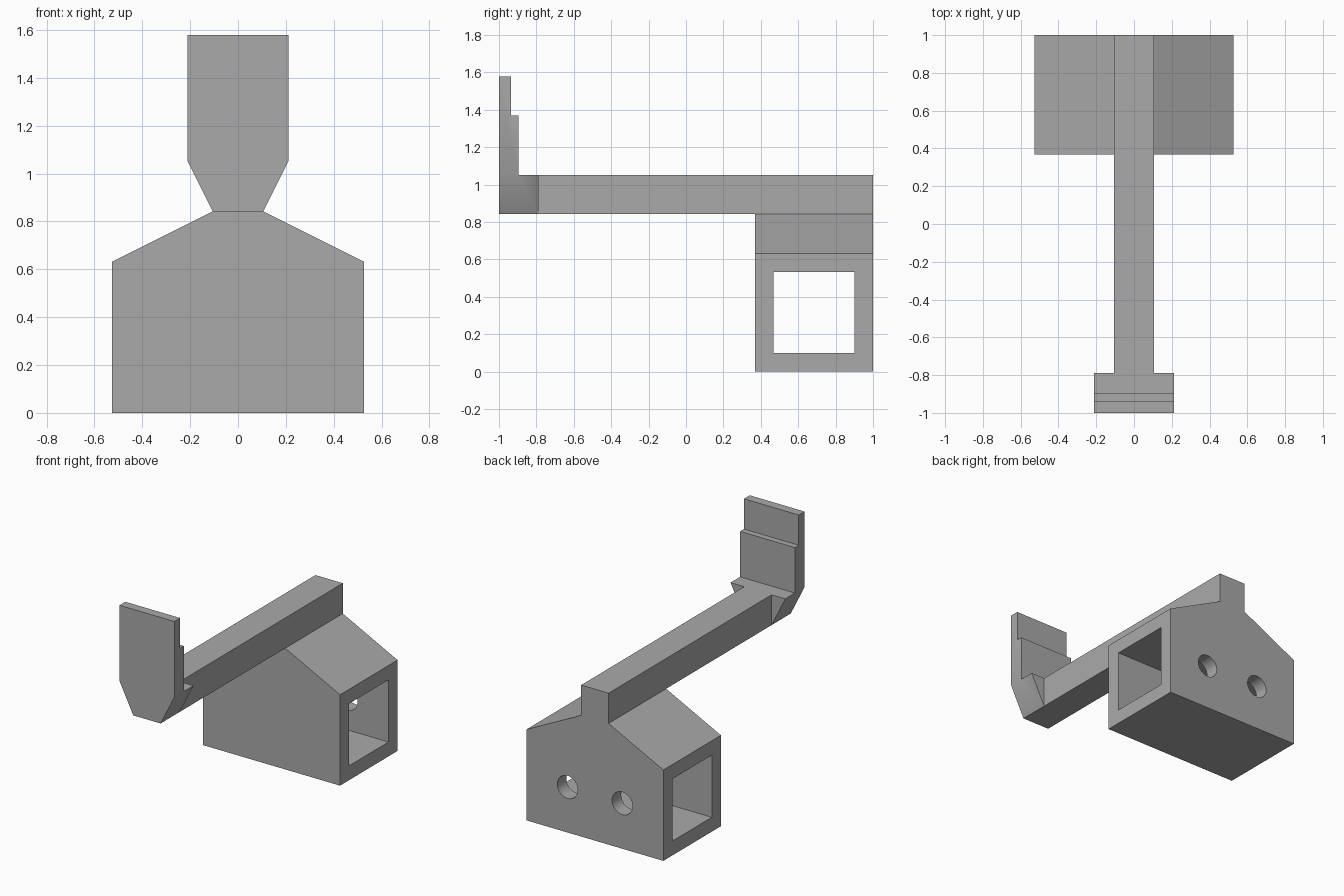
import bpy, bmesh, math
from mathutils import Matrix, Vector

if "Cube" in bpy.data.objects:
    bpy.data.objects.remove(bpy.data.objects["Cube"], do_unlink=True)

U = 2 / 19  # the part is laid out on a 19-unit length

grey = bpy.data.materials.new("plain grey")
grey.use_nodes = True
grey.diffuse_color = (0.4, 0.4, 0.4, 1)
grey.node_tree.nodes["Principled BSDF"].inputs["Base Color"].default_value = (0.4, 0.4, 0.4, 1)


def prism(bm, outline, move):
    """Extrude a closed outline of 3D points along a vector."""
    face = bm.faces.new([bm.verts.new(p) for p in outline])
    grown = bmesh.ops.extrude_face_region(bm, geom=[face])["geom"]
    verts = [v for v in grown if isinstance(v, bmesh.types.BMVert)]
    bmesh.ops.translate(bm, verts=verts, vec=move)
    bmesh.ops.recalc_face_normals(bm, faces=bm.faces[:])


def finish(name, bm):
    mesh = bpy.data.meshes.new(name)
    bm.to_mesh(mesh)
    bm.free()
    mesh.materials.append(grey)
    obj = bpy.data.objects.new(name, mesh)
    bpy.context.collection.objects.link(obj)
    return obj


def box(name, x, y, z):
    bm = bmesh.new()
    prism(bm, [(x[0], y[0], z[0]), (x[1], y[0], z[0]),
               (x[1], y[0], z[1]), (x[0], y[0], z[1])], (0, y[1] - y[0], 0))
    return finish(name, bm)


def smooth(obj, angle):
    bpy.ops.object.select_all(action="DESELECT")
    obj.select_set(True)
    bpy.context.view_layer.objects.active = obj
    bpy.ops.object.shade_smooth_by_angle(angle=math.radians(angle))


def cut(obj, cutter):
    cutter.hide_render = True
    mod = obj.modifiers.new("cut", "BOOLEAN")
    mod.operation = "DIFFERENCE"
    mod.solver = "EXACT"
    mod.object = cutter
    bpy.context.view_layer.objects.active = obj
    bpy.ops.object.modifier_apply(modifier=mod.name)
    bpy.data.objects.remove(cutter, do_unlink=True)


# Housing with sloped shoulders
bm = bmesh.new()
half = [(5, 0), (5, 6), (1, 8)]
outline = half + [(-x, z) for x, z in reversed(half)]
prism(bm, [(x * U, 1 - 6 * U, z * U) for x, z in outline], (0, 6 * U, 0))
housing = finish("housing", bm)

# Square tunnel through the housing from side to side
mid, r = 1 - 3 * U, 2.05 * U
cut(housing, box("tunnel_cutter", (-1, 1), (mid - r, mid + r), (3 * U - r, 3 * U + r)))

# Two screw holes through the back wall
for side in (-1, 1):
    bm = bmesh.new()
    place = Matrix.Translation((side * 2 * U, 1, 3 * U)) @ Matrix.Rotation(math.pi / 2, 4, "X")
    bmesh.ops.create_cone(bm, cap_ends=True, segments=32, radius1=0.75 * U,
                          radius2=0.75 * U, depth=4 * U, matrix=place)
    cut(housing, finish("hole_cutter", bm))
smooth(housing, 20)

# Long arm
box("arm", (-U, U), (-1 + 2 * U, 1), (8 * U, 10 * U))

# Upright stepped plate on a foot that narrows to the arm
bm = bmesh.new()
steps = [(0, 8), (2, 8), (2, 10), (1, 10), (1, 13), (0.6, 13), (0.6, 15), (0, 15)]
prism(bm, [(-2 * U, -1 + y * U, z * U) for y, z in steps], (4 * U, 0, 0))
bmesh.ops.bisect_plane(bm, geom=bm.verts[:] + bm.edges[:] + bm.faces[:],
                       plane_co=Vector((0, 0, 10 * U)), plane_no=Vector((0, 0, 1)))
for v in bm.verts:
    if v.co.z < 9 * U:
        v.co.x /= 2
bmesh.ops.recalc_face_normals(bm, faces=bm.faces[:])
plate = finish("end_plate", bm)
smooth(plate, 30)
